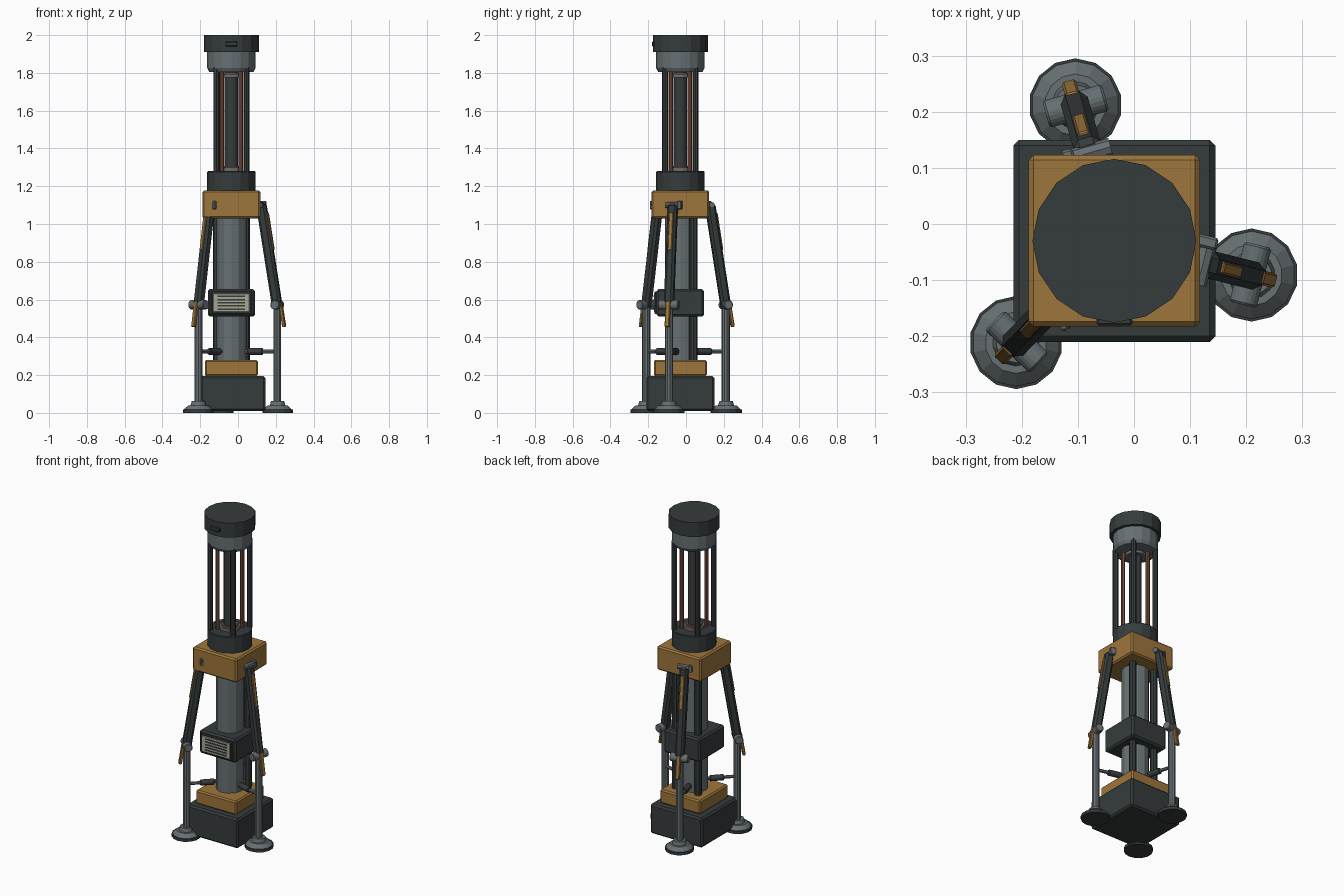
import bpy, math
from mathutils import Vector, Matrix

cube = bpy.data.objects.get("Cube")
if cube:
    bpy.data.objects.remove(cube, do_unlink=True)


def material(name, rgb):
    m = bpy.data.materials.new(name)
    m.use_nodes = True
    m.diffuse_color = (*rgb, 1)
    bsdf = next(n for n in m.node_tree.nodes if n.type == 'BSDF_PRINCIPLED')
    bsdf.inputs["Base Color"].default_value = (*rgb, 1)
    return m


DARK = material("dark metal", (0.036, 0.044, 0.045))
GREY = material("grey steel", (0.135, 0.16, 0.17))
ORANGE = material("ochre paint", (0.34, 0.18, 0.045))
COPPER = material("copper", (0.2, 0.08, 0.045))
CREAM = material("pale grille", (0.40, 0.38, 0.31))

CX, CY = -0.035, -0.03      # axis of the tower


def finish(ob, name, mat, bevel):
    ob.name = name
    ob.data.materials.append(mat)
    if bevel:
        mod = ob.modifiers.new("edge", 'BEVEL')
        mod.width = bevel
        mod.segments = 1
        mod.limit_method = 'ANGLE'
    return ob


def box(name, mat, centre, size, bevel=0.0, frame=None):
    """Box with its size baked in, optionally turned by a frame matrix."""
    bpy.ops.mesh.primitive_cube_add(size=1)
    ob = bpy.context.object
    ob.data.transform(Matrix.Diagonal((*size, 1)))
    ob.matrix_world = Matrix.Translation(centre) @ (frame or Matrix())
    return finish(ob, name, mat, bevel)


def rod(name, mat, a, b, r, sides=10, r2=None, bevel=0.0):
    """Cylinder or cone running from point a to point b."""
    a, b = Vector(a), Vector(b)
    d = b - a
    bpy.ops.mesh.primitive_cone_add(vertices=sides, radius1=r, radius2=r if r2 is None else r2,
                                    depth=d.length)
    ob = bpy.context.object
    turn = Matrix() if d.x == d.y == 0 else d.to_track_quat('Z', 'Y').to_matrix().to_4x4()
    ob.matrix_world = Matrix.Translation((a + b) / 2) @ turn
    return finish(ob, name, mat, bevel)


def upright(name, mat, z0, z1, r, sides=16, r2=None, bevel=0.0, x=0, y=0):
    return rod(name, mat, (CX + x, CY + y, z0), (CX + x, CY + y, z1), r, sides, r2, bevel)


def block(name, mat, z0, z1, w, bevel):
    return box(name, mat, (CX, CY, (z0 + z1) / 2), (w, w, z1 - z0), bevel)


# Base and lower column
block("base_block", DARK, 0.01, 0.195, 0.36, 0.01)
block("base_collar", ORANGE, 0.195, 0.28, 0.28, 0.008)
upright("column", GREY, 0.27, 1.04, 0.08, 12)
for s in (-1, 1):
    upright("column_conduit", DARK, 0.27, 1.04, 0.021, 8, x=s * 0.077, y=0.07)

# Equipment box with slotted grille
block("equipment_box", DARK, 0.51, 0.655, 0.25, 0.01)
front = CY - 0.125
box("grille_frame", DARK, (CX, front - 0.004, 0.583), (0.215, 0.014, 0.12), 0.004)
box("grille_plate", CREAM, (CX, front - 0.011, 0.583), (0.195, 0.007, 0.1), 0.003)
for i in range(5):
    box("grille_slot", DARK, (CX, front - 0.015, 0.549 + i * 0.017), (0.145, 0.003, 0.008))

# Shoulder block
block("shoulder_block", ORANGE, 1.03, 1.178, 0.306, 0.009)
rod("shoulder_screw", DARK, (-0.12, CY - 0.15, 1.105), (-0.12, CY - 0.156, 1.105), 0.006, 8)
upright("cage_base", DARK, 1.17, 1.28, 0.128, bevel=0.004)

# Cage with core and copper rods
upright("core", DARK, 1.27, 1.83, 0.036, 12)
for z in (1.28, 1.775):
    upright("core_seat", GREY, z, z + 0.018, 0.06, 14)
    upright("core_ring", COPPER, z + 0.018, z + 0.028, 0.048, 14)
for sx in (-1, 1):
    for sy in (-1, 1):
        upright("cage_bar", DARK, 1.27, 1.83, 0.016, 8, x=sx * 0.08, y=sy * 0.08)
        upright("copper_rod", COPPER, 1.27, 1.83, 0.012, 8, x=sx * 0.05, y=sy * 0.05)

# Neck and cap
upright("neck_taper", GREY, 1.805, 1.825, 0.117, r2=0.128)
upright("neck", GREY, 1.825, 1.915, 0.128)
upright("cap", DARK, 1.91, 2.0, 0.146)
box("cap_latch", DARK, (CX, CY - 0.144, 1.953), (0.064, 0.014, 0.026), 0.004)

# Three legs, evenly spaced round the tower
for angle in (-14, 106, 226):
    t = math.radians(angle)
    out = Vector((math.cos(t), math.sin(t), 0))
    side = Vector((-math.sin(t), math.cos(t), 0))

    def at(radial, z, across=0.0):
        return Vector((CX, CY, z)) + out * radial + side * across

    # Foot and post
    rod("foot_sole", DARK, at(0.252, 0), at(0.252, 0.018), 0.083, 14)
    rod("foot_cone", GREY, at(0.252, 0.018), at(0.252, 0.04), 0.078, 14, 0.055)
    rod("foot_socket", GREY, at(0.252, 0.04), at(0.252, 0.062), 0.042, 14, 0.036)
    rod("leg_post", GREY, at(0.25, 0.05), at(0.25, 0.58), 0.022, 10)

    # Horizontal brace
    rod("brace_rod", GREY, at(0.07, 0.325), at(0.25, 0.325), 0.01, 8)
    rod("brace_sleeve", DARK, at(0.09, 0.325), at(0.172, 0.325), 0.019, 8, bevel=0.004)

    # Knee joint
    rod("knee_pin", GREY, at(0.25, 0.572, -0.055), at(0.25, 0.572, 0.055), 0.026, 10, bevel=0.004)

    # Sloping strut, with local z along it and local x facing outward
    top, knee = at(0.163, 1.105), at(0.252, 0.555)
    up = (top - knee).normalized()
    face = side.cross(up)
    frame = Matrix((face, side, up)).transposed().to_4x4()
    length = (top - knee).length
    box("strut", DARK, (top + knee) / 2, (0.052, 0.05, length), 0.012, frame)
    box("strut_inlay", ORANGE, knee + up * length * 0.73 + face * 0.026,
        (0.012, 0.022, 0.2), 0.003, frame)
    box("strut_tip", ORANGE, knee - up * 0.035 + face * 0.02, (0.018, 0.026, 0.14), 0.004, frame)

    # Shoulder hinge
    rod("hinge_pin", GREY, at(0.163, 1.1, -0.04), at(0.163, 1.1, 0.04), 0.016, 8)
    box("hinge_bracket", GREY, at(0.155, 1.1, 0.038), (0.05, 0.022, 0.045), 0.004,
        Matrix.Rotation(t, 4, 'Z'))
